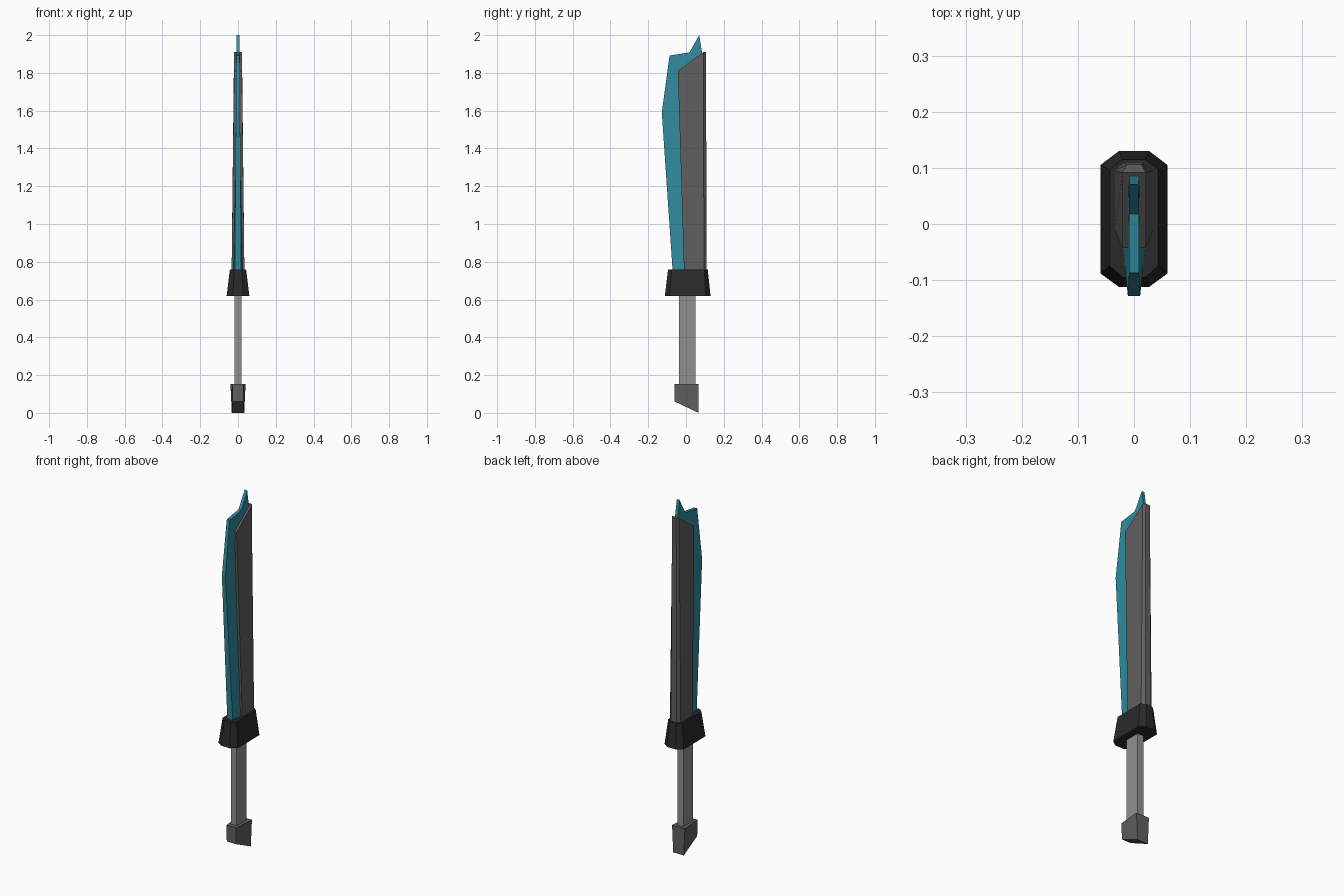
import bpy, bmesh

if "Cube" in bpy.data.objects:
    bpy.data.objects.remove(bpy.data.objects["Cube"])


def loft(name, ring_a, ring_b, color):
    """Closed flat-shaded solid joining two rings of equal point count."""
    bm = bmesh.new()
    a = [bm.verts.new(p) for p in ring_a]
    b = [bm.verts.new(p) for p in ring_b]
    n = len(a)
    bm.faces.new(a)
    bm.faces.new(b[::-1])
    for i in range(n):
        j = (i + 1) % n
        bm.faces.new((a[j], a[i], b[i], b[j]))
    bmesh.ops.triangulate(bm, faces=[f for f in bm.faces if len(f.verts) > 4])
    bmesh.ops.recalc_face_normals(bm, faces=bm.faces)
    mesh = bpy.data.meshes.new(name)
    bm.to_mesh(mesh)
    bm.free()
    mat = bpy.data.materials.new(name + "_color")
    mat.diffuse_color = (*color, 1)
    mat.use_nodes = True
    mat.node_tree.nodes["Principled BSDF"].inputs["Base Color"].default_value = mat.diffuse_color
    mesh.materials.append(mat)
    obj = bpy.data.objects.new(name, mesh)
    bpy.context.collection.objects.link(obj)
    return obj


def mirrored(half):
    """Complete a right-hand half ring (front to back) across x = 0."""
    return half + [(-x, y, z) for x, y, z in reversed(half)]


def grey(v):
    return (v, v, v)


# Pommel: slanted underside, wider at the back
loft("pommel",
     mirrored([(0.028, -0.06, 0.06), (0.033, 0.067, 0.0)]),
     mirrored([(0.03, -0.06, 0.152), (0.04, 0.067, 0.152)]), grey(0.115))

# Grip: plain rectangular bar
loft("grip",
     mirrored([(0.018, -0.037, 0.13), (0.018, 0.05, 0.13)]),
     mirrored([(0.018, -0.037, 0.64), (0.018, 0.05, 0.64)]), grey(0.28))

# Guard: chamfered block tapering upward
loft("guard",
     mirrored([(0.027, -0.112, 0.62), (0.06, -0.088, 0.62),
               (0.06, 0.105, 0.62), (0.027, 0.13, 0.62)]),
     mirrored([(0.02, -0.095, 0.76), (0.043, -0.075, 0.76),
               (0.043, 0.097, 0.76), (0.02, 0.115, 0.76)]), grey(0.023))

# Spine: thick grey back of the blade with chamfered rear corners
loft("blade_spine",
     mirrored([(0.034, -0.01, 0.74), (0.034, 0.095, 0.74), (0.018, 0.109, 0.74)]),
     mirrored([(0.021, -0.043, 1.81), (0.021, 0.092, 1.91), (0.013, 0.106, 1.91)]),
     grey(0.115))

# Cutting edge: outline as (y, z, half thickness)
outline = [(-0.07, 0.74, 0.017), (-0.128, 1.59, 0.011), (-0.087, 1.892, 0.009),
           (0.018, 1.908, 0.009), (0.07, 2.0, 0.008), (0.086, 1.9, 0.009),
           (0.086, 0.74, 0.024), (-0.01, 0.74, 0.024)]
loft("cutting_edge",
     [(w, y, z) for y, z, w in outline],
     [(-w, y, z) for y, z, w in outline], (0.03, 0.26, 0.35))
